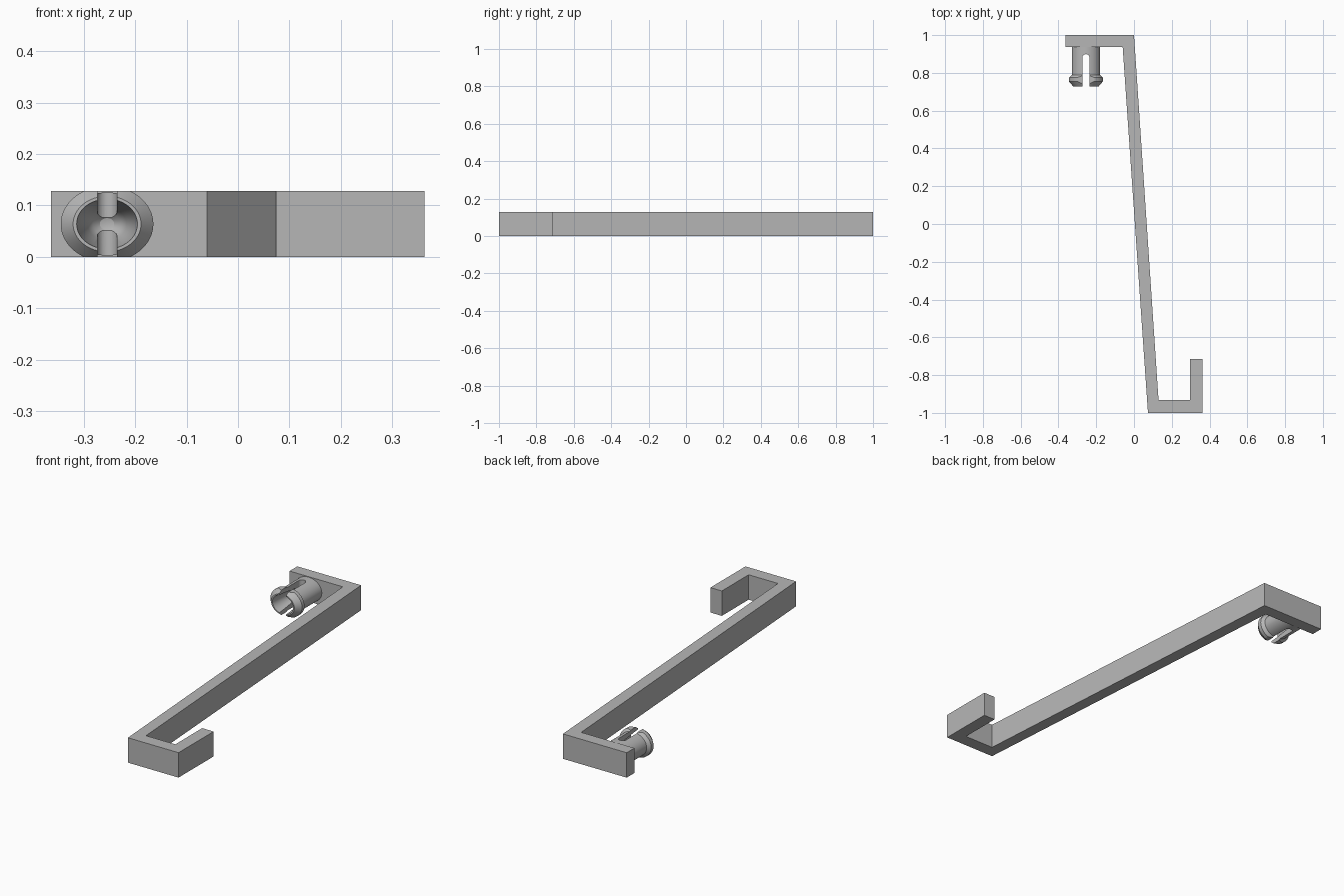
import bpy, bmesh, math
from mathutils import Matrix, Vector

cube = bpy.data.objects.get("Cube")
if cube:
    bpy.data.objects.remove(cube, do_unlink=True)

HEIGHT = 0.128
MID = HEIGHT / 2
CLIP_X = -0.2545

grey = bpy.data.materials.new("plain_grey")
grey.use_nodes = True
grey.diffuse_color = (0.47, 0.47, 0.47, 1)
grey.node_tree.nodes["Principled BSDF"].inputs["Base Color"].default_value = grey.diffuse_color


def make_object(name, bm):
    bmesh.ops.recalc_face_normals(bm, faces=bm.faces)
    mesh = bpy.data.meshes.new(name)
    bm.to_mesh(mesh)
    bm.free()
    mesh.materials.append(grey)
    obj = bpy.data.objects.new(name, mesh)
    bpy.context.collection.objects.link(obj)
    return obj


def extrude_outline(name, points, z0, z1):
    bm = bmesh.new()
    face = bm.faces.new([bm.verts.new((x, y, z0)) for x, y in points])
    top = bmesh.ops.extrude_face_region(bm, geom=[face])["geom"]
    verts = [v for v in top if isinstance(v, bmesh.types.BMVert)]
    bmesh.ops.translate(bm, verts=verts, vec=(0, 0, z1 - z0))
    return make_object(name, bm)


# Long slanted bar with the end plate and the hook
extrude_outline("hook_bar", [
    (-0.363, 1), (0, 1), (0.13, -0.933), (0.297, -0.933), (0.297, -0.715),
    (0.362, -0.715), (0.362, -1), (0.074, -1), (-0.06, 0.937), (-0.363, 0.937),
], 0, HEIGHT)

# Hollow snap clip: radius and y profile turned about the y axis
profile = [(0, 0.95), (0.075, 0.95), (0.075, 0.79), (0.09, 0.775), (0.09, 0.755),
           (0.066, 0.727), (0.059, 0.727), (0.055, 0.76), (0.038, 0.87),
           (0.027, 0.89), (0.014, 0.9), (0, 0.903)]
bm = bmesh.new()
verts = [bm.verts.new((r, y, 0)) for r, y in profile]
edges = [bm.edges.new(pair) for pair in zip(verts, verts[1:])]
bmesh.ops.spin(bm, geom=verts + edges, cent=(0, 0, 0), axis=(0, 1, 0),
               angle=math.tau, steps=64)
bmesh.ops.remove_doubles(bm, verts=bm.verts, dist=1e-5)
bmesh.ops.transform(bm, verts=bm.verts,
                    matrix=Matrix.Translation((CLIP_X, 0, MID)) @ Matrix.Diagonal((1, 1, 0.82, 1)))

# Trim the clip flush with the top and bottom of the bar
for z, side in ((HEIGHT, 1), (0, -1)):
    cut = bmesh.ops.bisect_plane(bm, geom=bm.verts[:] + bm.edges[:] + bm.faces[:],
                                 plane_co=Vector((0, 0, z)), plane_no=Vector((0, 0, side)),
                                 clear_outer=True)
    rim = [e for e in cut["geom_cut"] if isinstance(e, bmesh.types.BMEdge)]
    bmesh.ops.holes_fill(bm, edges=rim, sides=0)
clip = make_object("snap_clip", bm)

# Round-ended slot that splits the clip into two prongs
half = 0.019
arc = [(CLIP_X + half * math.cos(math.pi * i / 12), 0.88 + half * math.sin(math.pi * i / 12))
       for i in range(13)]
slot = extrude_outline("slot_cutter", arc + [(CLIP_X - half, 0.6), (CLIP_X + half, 0.6)],
                       -0.1, HEIGHT + 0.1)
slot.hide_render = True
cutter = clip.modifiers.new("slot", "BOOLEAN")
cutter.operation = "DIFFERENCE"
cutter.solver = "EXACT"
cutter.object = slot

bpy.ops.object.select_all(action="DESELECT")
clip.select_set(True)
bpy.context.view_layer.objects.active = clip
bpy.ops.object.modifier_apply(modifier="slot")
bpy.data.objects.remove(slot, do_unlink=True)
bpy.ops.object.shade_smooth_by_angle(angle=math.radians(25))
